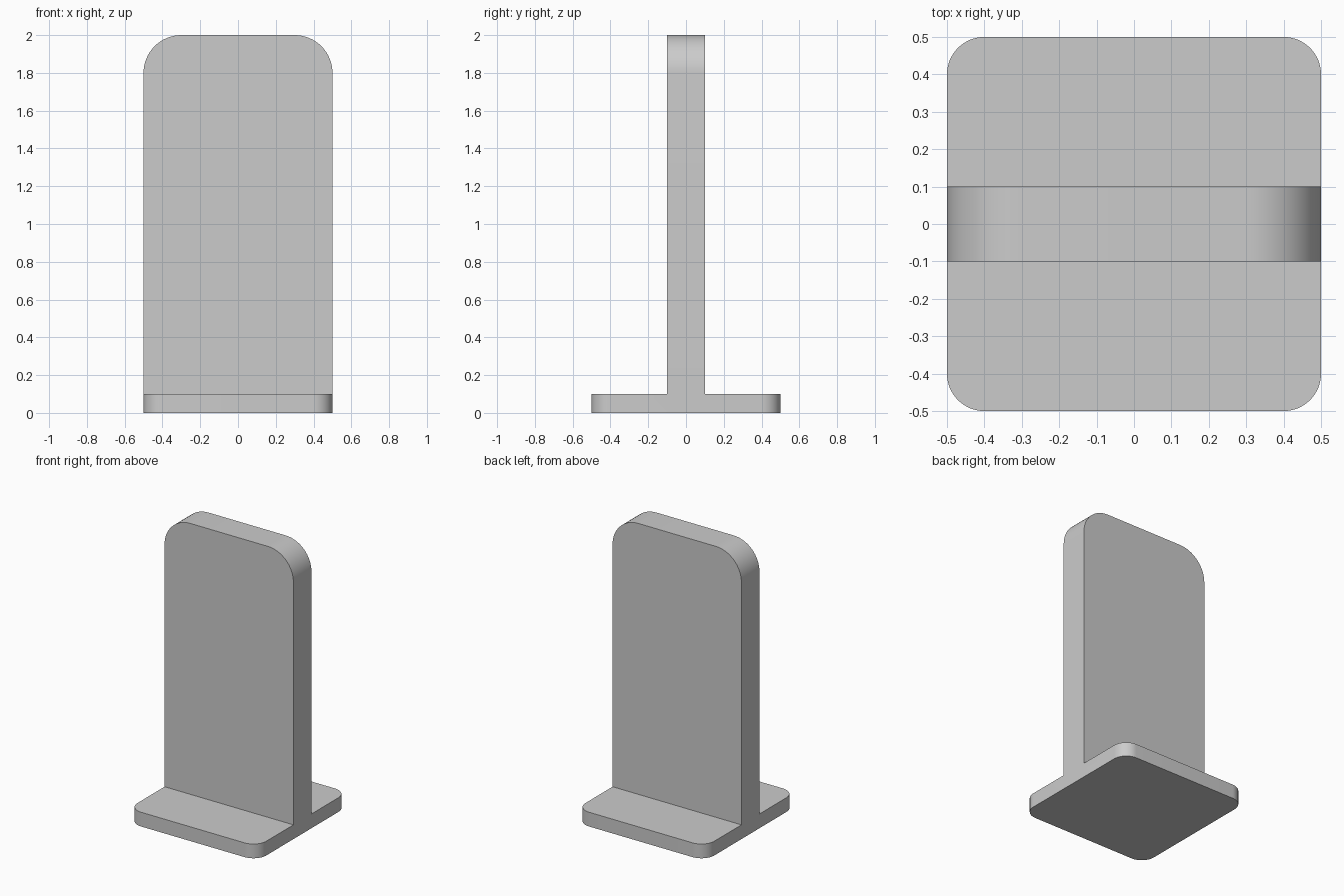
import bpy, bmesh, math
from mathutils import Matrix, Vector

BASE_H, HEIGHT, HALF_T = 0.1, 2.0, 0.1

if "Cube" in bpy.data.objects:
    bpy.data.objects.remove(bpy.data.objects["Cube"], do_unlink=True)

# Plain grey material
grey = bpy.data.materials.new("plain_grey")
grey.use_nodes = True
colour = (0.6, 0.6, 0.6, 1)
grey.diffuse_color = colour
grey.node_tree.nodes["Principled BSDF"].inputs["Base Color"].default_value = colour


def round_edges(bm, rule, radius):
    """Round every edge whose two end points pass the rule."""
    edges = [e for e in bm.edges if rule(e.verts[0].co, e.verts[1].co)]
    bmesh.ops.bevel(bm, geom=edges, offset=radius, segments=16, profile=0.5,
                    affect='EDGES', clamp_overlap=False)


bm = bmesh.new()

# Base slab, cut into three strips from front to back
bmesh.ops.create_cube(bm, size=1, matrix=Matrix.Translation((0, 0, BASE_H / 2))
                      @ Matrix.Diagonal((1, 1, BASE_H, 1)))
for y in (-HALF_T, HALF_T):
    bmesh.ops.bisect_plane(bm, geom=bm.verts[:] + bm.edges[:] + bm.faces[:],
                           plane_co=(0, y, 0), plane_no=(0, 1, 0))

# Upright panel raised from the middle strip
bm.normal_update()
strip = [f for f in bm.faces
         if f.normal.z > 0.9 and abs(f.calc_center_median().y) < HALF_T]
raised = bmesh.ops.extrude_face_region(bm, geom=strip)["geom"]
bmesh.ops.delete(bm, geom=strip, context='FACES_ONLY')
bmesh.ops.translate(bm, vec=Vector((0, 0, HEIGHT - BASE_H)),
                    verts=[v for v in raised if isinstance(v, bmesh.types.BMVert)])

# Rounded corners on the base and on the top of the panel
round_edges(bm, lambda a, b: abs(a.y) > 0.49 and abs(a.z - b.z) > 0.05, 0.1)
round_edges(bm, lambda a, b: min(a.z, b.z) > 1.9 and abs(a.y - b.y) > 0.1, 0.2)

# Merge the flat faces left by the cuts
bmesh.ops.dissolve_limit(bm, angle_limit=math.radians(1),
                         verts=bm.verts[:], edges=bm.edges[:])
bmesh.ops.recalc_face_normals(bm, faces=bm.faces[:])

mesh = bpy.data.meshes.new("panel_stand")
bm.to_mesh(mesh)
bm.free()
mesh.materials.append(grey)
stand = bpy.data.objects.new("panel_stand", mesh)
bpy.context.collection.objects.link(stand)

# Smooth curved corners, sharp outer edges
bpy.ops.object.select_all(action='DESELECT')
stand.select_set(True)
bpy.context.view_layer.objects.active = stand
bpy.ops.object.shade_smooth_by_angle(angle=math.radians(30))
